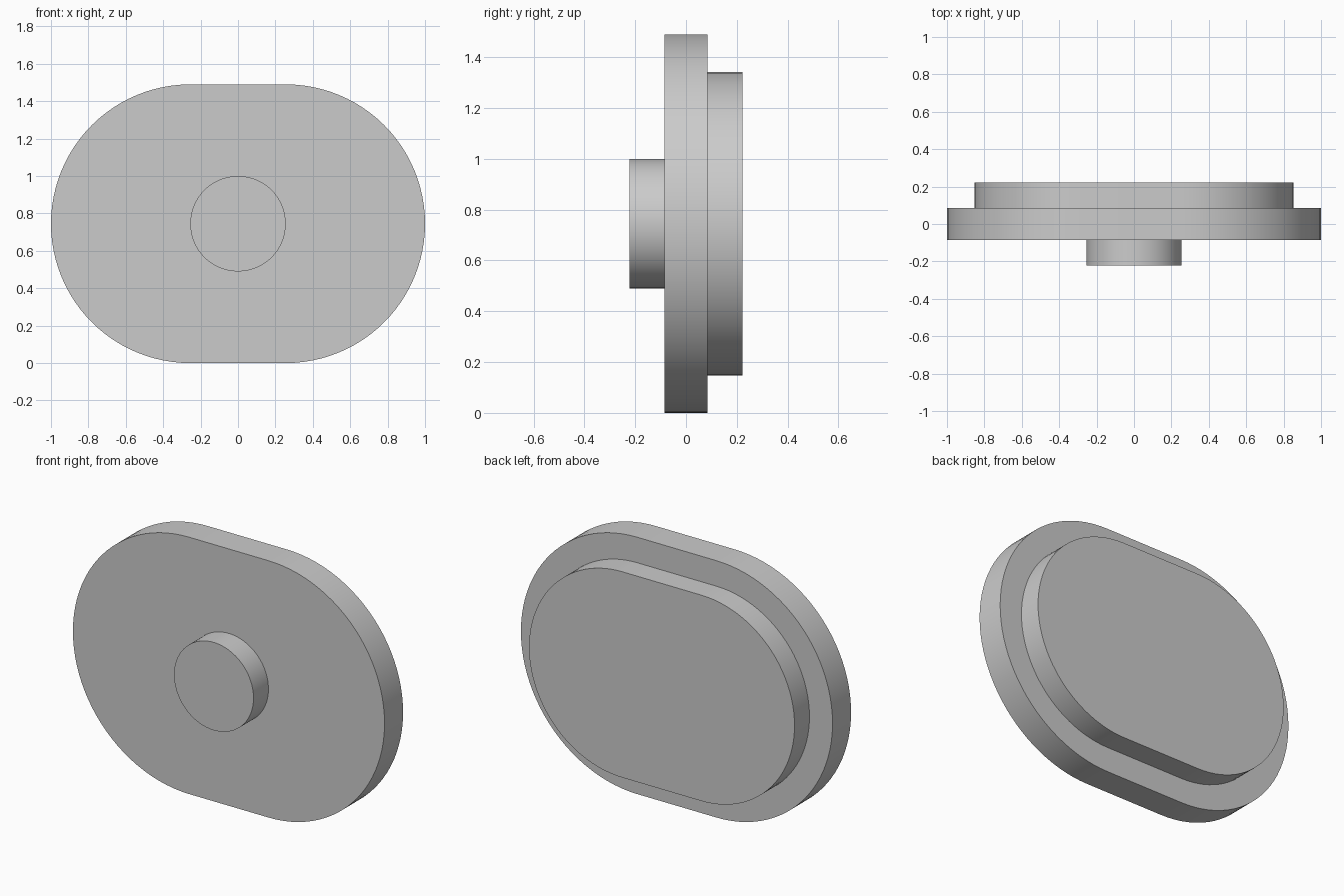
import bpy
import bmesh
from math import cos, sin, pi, radians

cube = bpy.data.objects.get("Cube")
if cube:
    bpy.data.objects.remove(cube, do_unlink=True)

CENTER_Z = 0.745
HALF_FLAT = 0.255   # half length of the straight edges
STEPS = 48          # segments per half circle

grey = bpy.data.materials.new("light grey")
grey.use_nodes = True
grey.diffuse_color = (0.6, 0.6, 0.6, 1)
grey.node_tree.nodes["Principled BSDF"].inputs["Base Color"].default_value = (0.6, 0.6, 0.6, 1)


def rounded_plate(name, radius, half_flat, y_front, y_back):
    """Extrude a slot-shaped outline (a circle when half_flat is 0) along y."""
    outline = []
    for side, start in ((1, -pi / 2), (-1, pi / 2)):
        for i in range(STEPS + (1 if half_flat else 0)):
            a = start + pi * i / STEPS
            outline.append((side * half_flat + radius * cos(a), CENTER_Z + radius * sin(a)))
    bm = bmesh.new()
    face = bm.faces.new([bm.verts.new((x, y_front, z)) for x, z in outline])
    extruded = bmesh.ops.extrude_face_region(bm, geom=[face], use_keep_orig=True)
    verts = [g for g in extruded["geom"] if isinstance(g, bmesh.types.BMVert)]
    bmesh.ops.translate(bm, verts=verts, vec=(0, y_back - y_front, 0))
    bmesh.ops.recalc_face_normals(bm, faces=bm.faces)
    mesh = bpy.data.meshes.new(name)
    bm.to_mesh(mesh)
    bm.free()
    mesh.materials.append(grey)
    obj = bpy.data.objects.new(name, mesh)
    bpy.context.collection.objects.link(obj)
    bpy.ops.object.select_all(action='DESELECT')
    obj.select_set(True)
    bpy.context.view_layer.objects.active = obj
    bpy.ops.object.shade_smooth_by_angle(angle=radians(30))
    return obj


# Wide middle plate, smaller raised plate behind, round boss in front
rounded_plate("main_plate", 0.745, HALF_FLAT, -0.085, 0.085)
rounded_plate("back_plate", 0.597, HALF_FLAT, 0.085, 0.222)
rounded_plate("front_boss", 0.255, 0, -0.222, -0.085)
